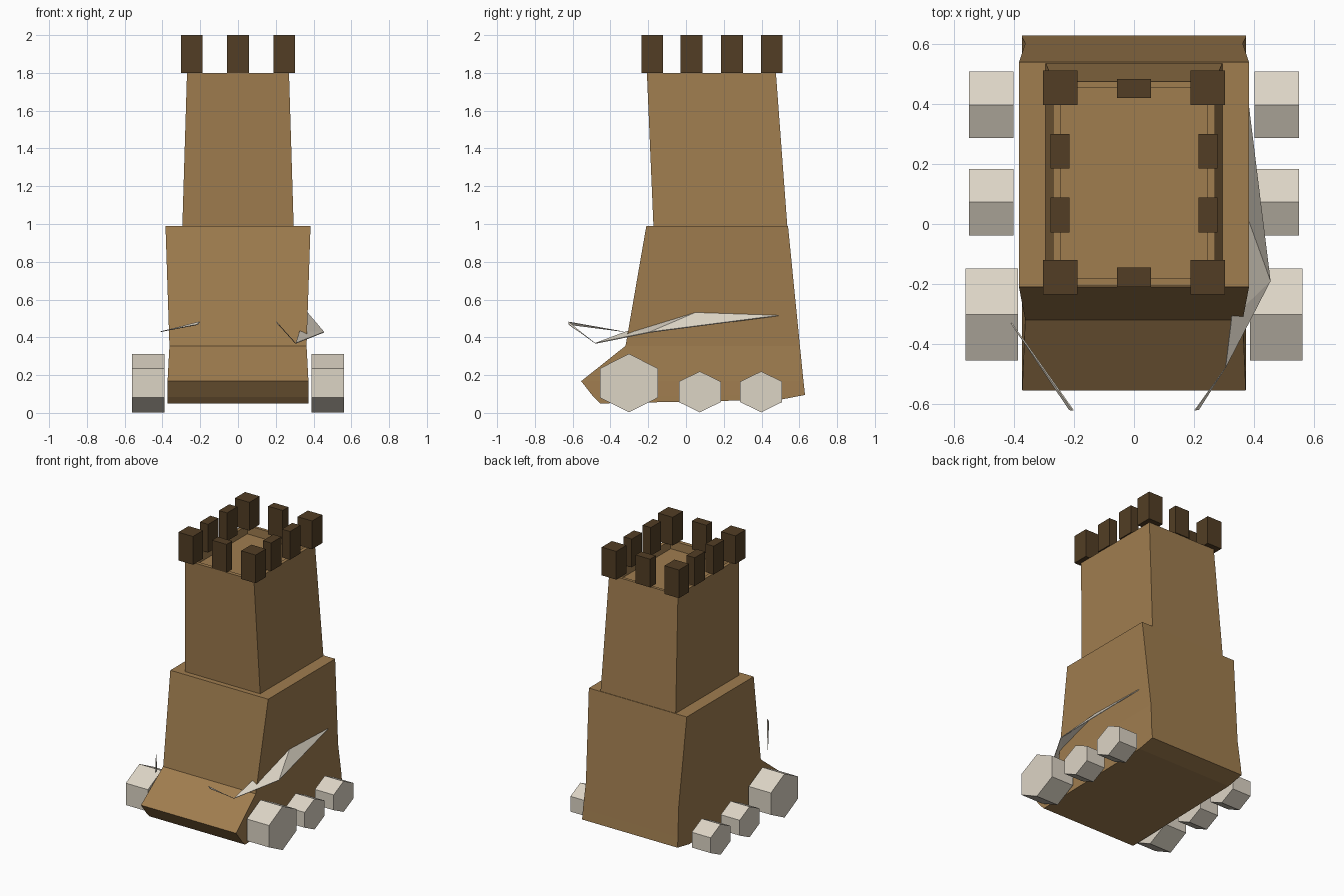
import bpy, bmesh, math

if "Cube" in bpy.data.objects:
    bpy.data.objects.remove(bpy.data.objects["Cube"])

def material(name, rgb):
    m = bpy.data.materials.new(name)
    m.diffuse_color = (*rgb, 1)
    m.use_nodes = True
    m.node_tree.nodes["Principled BSDF"].inputs["Base Color"].default_value = m.diffuse_color
    return m

WOOD = material("tan wood", (0.35, 0.205, 0.078))
DARK = material("dark brown", (0.085, 0.048, 0.018))
BONE = material("pale bone", (0.72, 0.66, 0.56))

def finish(name, bm, mat):
    bmesh.ops.recalc_face_normals(bm, faces=bm.faces[:])
    me = bpy.data.meshes.new(name)
    bm.to_mesh(me)
    bm.free()
    me.materials.append(mat)
    ob = bpy.data.objects.new(name, me)
    bpy.context.collection.objects.link(ob)
    return ob

def loft(name, rows, mat):
    """Four-cornered rings: (front y, front z, back y, back z, half width)."""
    bm = bmesh.new()
    rings = [[bm.verts.new(p) for p in
              ((-w, y0, z0), (w, y0, z0), (w, y1, z1), (-w, y1, z1))]
             for y0, z0, y1, z1, w in rows]
    for a, b in zip(rings, rings[1:]):
        for i in range(4):
            j = (i + 1) % 4
            bm.faces.new((a[i], a[j], b[j], b[i]))
    bm.faces.new(rings[0])
    bm.faces.new(rings[-1])
    return finish(name, bm, mat)

def box(name, x, y, z, mat):
    return loft(name, [(y[0], h, y[1], h, (x[1] - x[0]) / 2) for h in z], mat)

# Lower hull with sloping nose
loft("lower_hull", [
    (-0.455, 0.05, 0.50, 0.07, 0.374),
    (-0.49, 0.085, 0.63, 0.095, 0.374),
    (-0.555, 0.168, 0.622, 0.168, 0.373),
    (-0.32, 0.355, 0.603, 0.355, 0.363),
    (-0.21, 0.99, 0.54, 0.99, 0.384)], WOOD)

# Upper tower, with a thin rim around a sunken roof
loft("upper_tower", [
    (-0.172, 0.98, 0.537, 0.98, 0.295),
    (-0.207, 1.80, 0.476, 1.80, 0.27),
    (-0.18, 1.80, 0.455, 1.80, 0.246),
    (-0.18, 1.74, 0.455, 1.74, 0.246)], WOOD)

# Battlements: corners, front and back middles, two per side
def merlon(cx, cy, w, d):
    ob = box("battlement", (-w / 2, w / 2), (cy - d / 2, cy + d / 2), (1.80, 2.0), DARK)
    ob.location.x = cx

for cy in (-0.178, 0.455):
    for s in (-1, 1):
        merlon(s * 0.246, cy, 0.114, 0.114)
for cy in (-0.178, 0.452):
    merlon(0, cy, 0.114, 0.064)
for cy in (0.03, 0.243):
    for s in (-1, 1):
        merlon(s * 0.247, cy, 0.064, 0.116)

# Six-sided wheels
def wheel(name, side, cy, half, height, x0, x1):
    bm = bmesh.new()
    rings = []
    for x in (x0, x1):
        rings.append([bm.verts.new((
            side * x,
            cy + half * math.sin(k * math.pi / 3) / math.sin(math.pi / 3),
            0.003 + height / 2 * (1 + math.cos(k * math.pi / 3)))) for k in range(6)])
    a, b = rings
    for i in range(6):
        j = (i + 1) % 6
        bm.faces.new((a[i], a[j], b[j], b[i]))
    bm.faces.new(a)
    bm.faces.new(b)
    finish(name, bm, BONE)

for s in (-1, 1):
    wheel("front_wheel", s, -0.302, 0.153, 0.31, 0.388, 0.562)
    wheel("middle_wheel", s, 0.073, 0.111, 0.217, 0.402, 0.55)
    wheel("rear_wheel", s, 0.398, 0.111, 0.217, 0.402, 0.55)

# Tusk blades: thin faceted sheets
def sheet(name, points, faces):
    bm = bmesh.new()
    vs = [bm.verts.new(p) for p in points]
    for f in faces:
        bm.faces.new([vs[i] for i in f])
    ob = finish(name, bm, BONE)
    mod = ob.modifiers.new("thickness", 'SOLIDIFY')
    mod.thickness = 0.005
    mod.offset = 0

sheet("right_tusk", [
    (0.37, 0.49, 0.515), (0.367, 0.05, 0.53), (0.455, -0.19, 0.427),
    (0.305, -0.48, 0.368), (0.325, -0.315, 0.43),
    (0.203, -0.622, 0.482), (0.215, -0.62, 0.467)],
    [(0, 1, 2), (1, 4, 2), (4, 3, 2), (3, 5, 6)])
sheet("left_tusk", [
    (-0.41, -0.33, 0.43), (-0.203, -0.622, 0.482), (-0.215, -0.62, 0.467)],
    [(0, 1, 2)])
